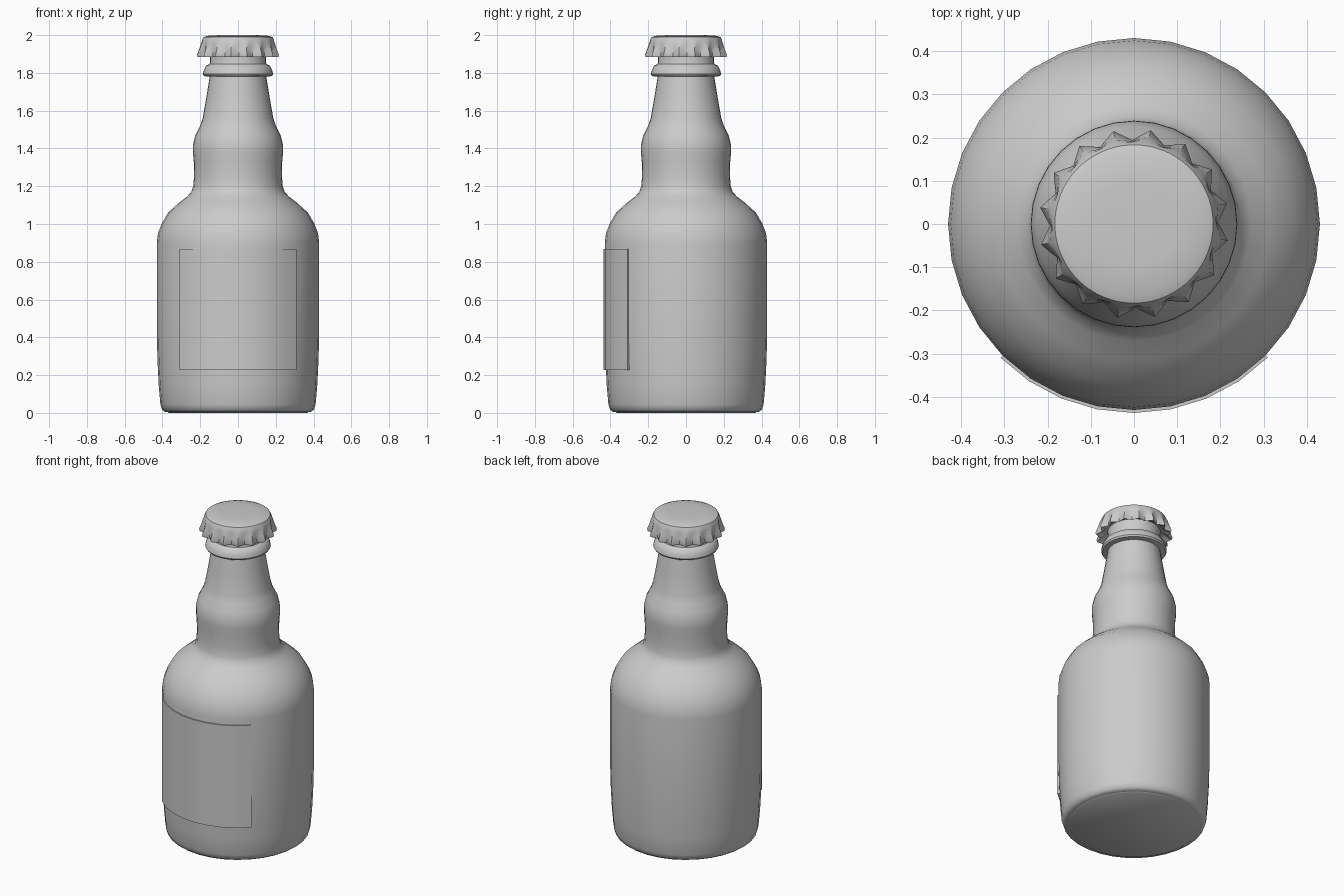
import bpy, bmesh
from math import pi, sin, cos, radians

if "Cube" in bpy.data.objects:
    bpy.data.objects.remove(bpy.data.objects["Cube"])


def finish(name, bm, angle):
    bmesh.ops.remove_doubles(bm, verts=bm.verts, dist=1e-5)
    bmesh.ops.recalc_face_normals(bm, faces=bm.faces)
    me = bpy.data.meshes.new(name)
    bm.to_mesh(me)
    bm.free()
    ob = bpy.data.objects.new(name, me)
    bpy.context.collection.objects.link(ob)
    bpy.ops.object.select_all(action='DESELECT')
    bpy.context.view_layer.objects.active = ob
    ob.select_set(True)
    bpy.ops.object.shade_smooth_by_angle(angle=radians(angle))
    return ob


def lathe(name, profile, n, angle, flute=None, turn=0.0):
    """Revolve (radius, z[, flute depth]) points; ends are capped with n-gons."""
    bm = bmesh.new()
    rings = []
    for p in profile:
        amp = p[2] if len(p) > 2 else 0
        ring = []
        for i in range(n):
            a = 2 * pi * i / n + turn
            r = p[0] + (amp * flute[i % len(flute)] if flute else 0)
            ring.append(bm.verts.new((r * cos(a), r * sin(a), p[1])))
        rings.append(ring)
    for lo, hi in zip(rings, rings[1:]):
        for i in range(n):
            j = (i + 1) % n
            bm.faces.new((lo[i], lo[j], hi[j], hi[i]))
    bm.faces.new(rings[0])
    bm.faces.new(rings[-1])
    return finish(name, bm, angle)


# Glass bottle: body, shoulder, bulged neck and lip ring
lathe("bottle", [
    (0.37, 0.004), (0.387, 0.006), (0.402, 0.017), (0.411, 0.045), (0.420, 0.15),
    (0.426, 0.27), (0.43, 0.42), (0.43, 0.90), (0.424, 0.95), (0.405, 1.00),
    (0.370, 1.06), (0.315, 1.11), (0.27, 1.145), (0.247, 1.17), (0.237, 1.20),
    (0.233, 1.25), (0.234, 1.33), (0.239, 1.38), (0.238, 1.42), (0.226, 1.47),
    (0.200, 1.52), (0.187, 1.56), (0.166, 1.68), (0.150, 1.78),
    (0.180, 1.783), (0.186, 1.793), (0.182, 1.812), (0.169, 1.838), (0.150, 1.848),
    (0.147, 1.86), (0.150, 1.92), (0.150, 1.95)], 32, 40)

# Base disc under the rounded heel
lathe("bottle_base", [(0.366, 0.0), (0.373, 0.005)], 32, 40)

# Crimped crown cap with a hollow skirt
lathe("crown_cap", [
    (0.148, 1.915), (0.170, 1.91), (0.180, 1.89, 0.022),
    (0.191, 1.883, 0.026), (0.194, 1.896, 0.026), (0.191, 1.925, 0.018),
    (0.191, 1.955, 0.008), (0.190, 1.975), (0.183, 1.989), (0.165, 1.996),
    (0.10, 2.0)], 64, 40, flute=(1, 0.45, 0, 0.45), turn=radians(12.5))

# Thin curved front label
bm = bmesh.new()
steps = 8
cols = []
for i in range(steps + 1):
    a = radians(225 + 90 * i / steps)
    cols.append([bm.verts.new((r * cos(a), r * sin(a), z))
                 for r, z in ((0.42, 0.228), (0.437, 0.228), (0.437, 0.868), (0.42, 0.868))])
for a, b in zip(cols, cols[1:]):
    for k in range(4):
        m = (k + 1) % 4
        bm.faces.new((a[k], b[k], b[m], a[m]))
bm.faces.new(cols[0])
bm.faces.new(cols[-1])
finish("front_label", bm, 30)
